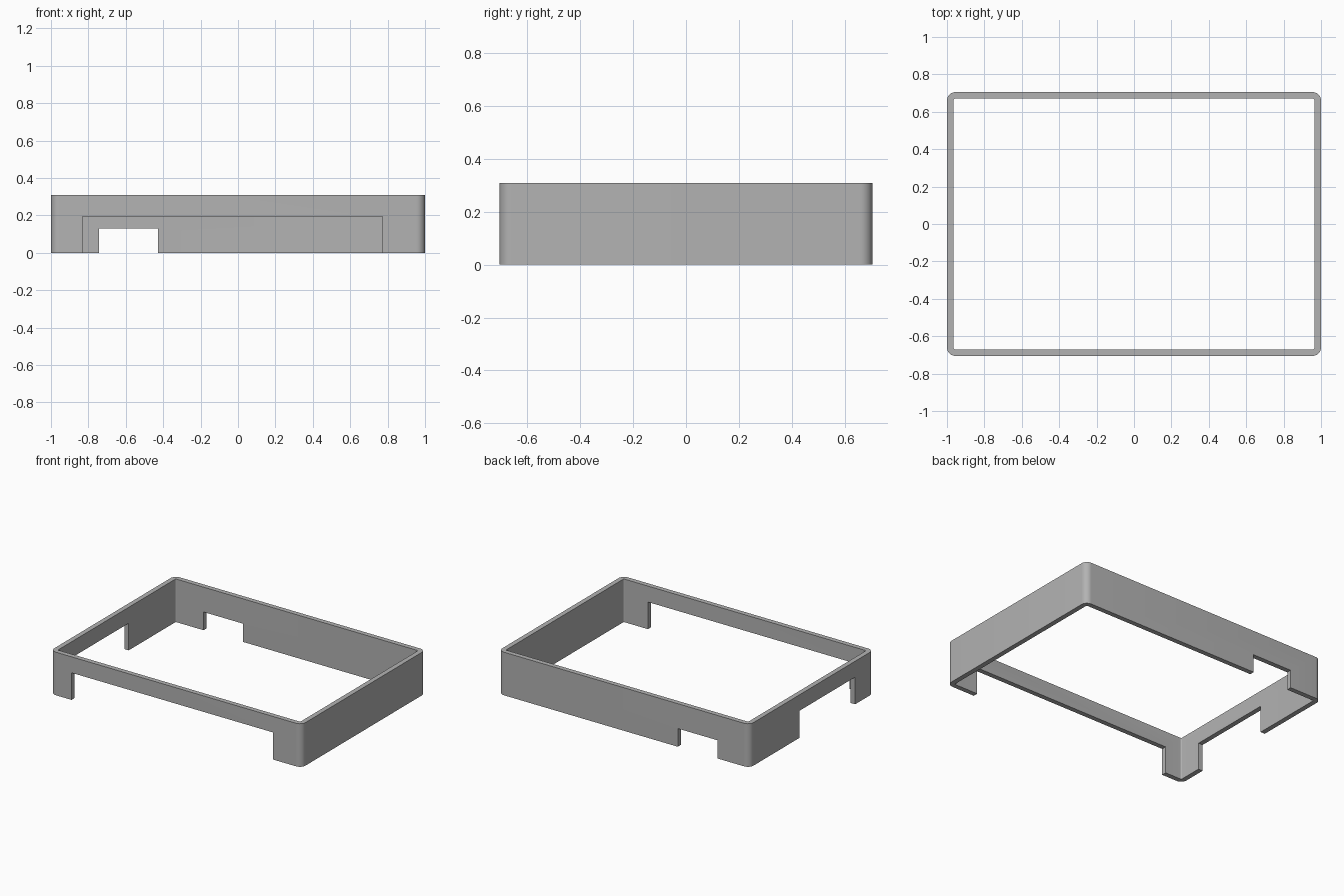
import bpy, bmesh
from mathutils import Vector

if "Cube" in bpy.data.objects:
    bpy.data.objects.remove(bpy.data.objects["Cube"], do_unlink=True)

HALF_X, HALF_Y, HEIGHT, WALL = 1.0, 0.705, 0.31, 0.035

grey = bpy.data.materials.new("plain grey")
grey.use_nodes = True
colour = (0.45, 0.45, 0.45, 1)
grey.diffuse_color = colour
grey.node_tree.nodes["Principled BSDF"].inputs["Base Color"].default_value = colour


def box(name, low, high, radius=0.0):
    """Box between two corners, with optionally rounded upright edges."""
    low, high = Vector(low), Vector(high)
    bm = bmesh.new()
    bmesh.ops.create_cube(bm, size=1)
    for v in bm.verts:
        v.co = (low + high) / 2 + v.co * (high - low)
    if radius:
        upright = [e for e in bm.edges
                   if abs(e.verts[0].co.z - e.verts[1].co.z) > 0.01]
        bmesh.ops.bevel(bm, geom=upright, offset=radius, segments=10,
                        profile=0.5, affect='EDGES')
    mesh = bpy.data.meshes.new(name)
    bm.to_mesh(mesh)
    bm.free()
    mesh.materials.append(grey)
    obj = bpy.data.objects.new(name, mesh)
    bpy.context.collection.objects.link(obj)
    return obj


# Outer shell of the frame
frame = box("frame", (-HALF_X, -HALF_Y, 0), (HALF_X, HALF_Y, HEIGHT), 0.045)

# Openings: the middle, then notches in the front, back and right walls
in_x, in_y = HALF_X - WALL, HALF_Y - WALL
cutters = [
    box("middle_opening", (-in_x, -in_y, -0.1), (in_x, in_y, 0.5), 0.008),
    box("front_notch", (-0.832, -0.8, -0.1), (0.773, -0.6, 0.195)),
    box("back_notch", (-0.743, 0.6, -0.1), (-0.428, 0.8, 0.131)),
    box("side_notch", (-1.1, -0.495, -0.1), (-0.9, 0.135, 0.195)),
]
bpy.ops.object.select_all(action='DESELECT')
frame.select_set(True)
bpy.context.view_layer.objects.active = frame
for cutter in cutters:
    cutter.hide_render = True
    cut = frame.modifiers.new(cutter.name, 'BOOLEAN')
    cut.operation = 'DIFFERENCE'
    cut.solver = 'EXACT'
    cut.object = cutter
    bpy.ops.object.modifier_apply(modifier=cut.name)
    bpy.data.objects.remove(cutter, do_unlink=True)

# Smooth rounded corners, crisp edges elsewhere
bpy.ops.object.shade_smooth_by_angle(angle=0.5)
